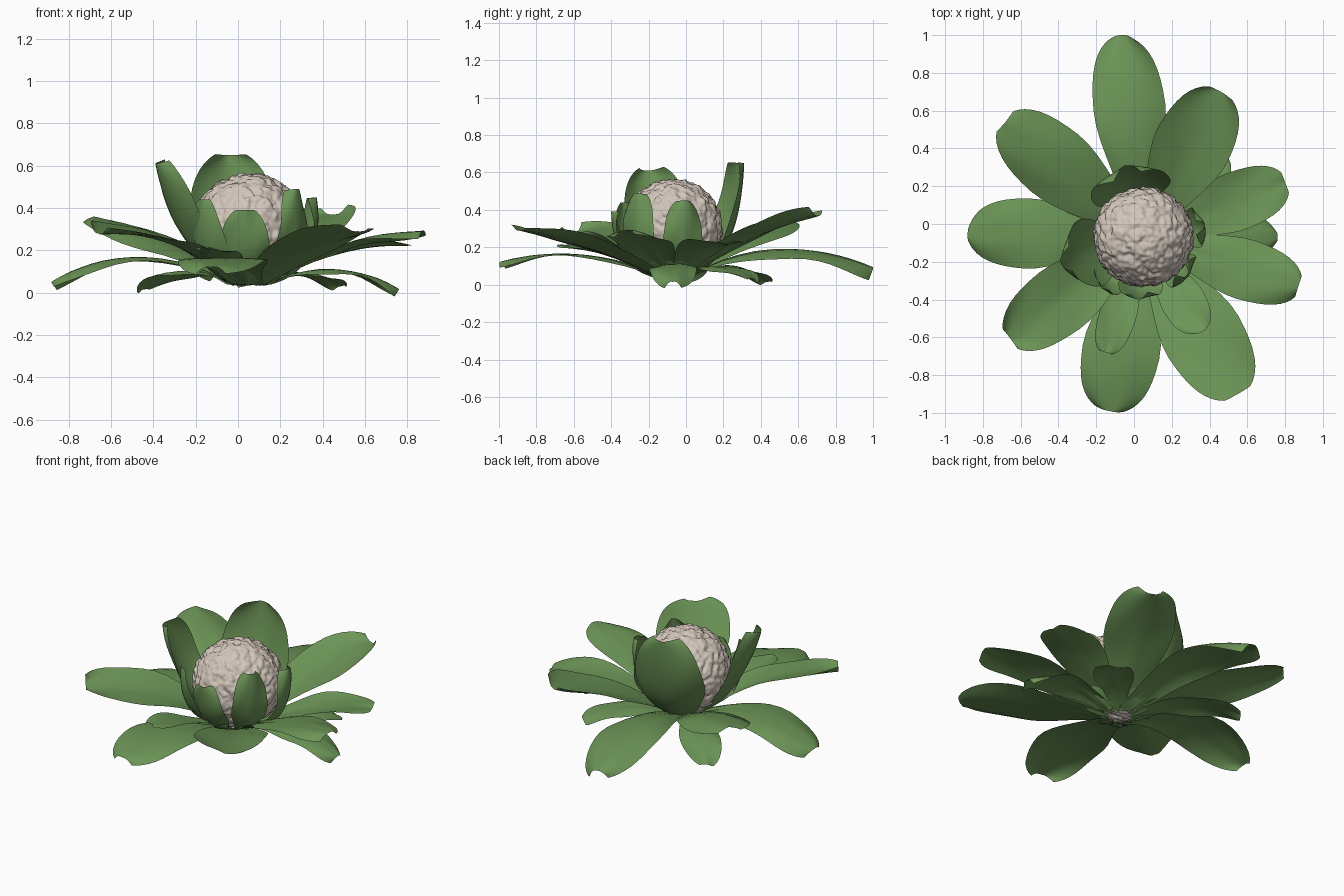
import bpy, bmesh, math
from mathutils import Vector, Matrix, noise

cube = bpy.data.objects.get("Cube")
if cube:
    bpy.data.objects.remove(cube)


def material(name, color):
    m = bpy.data.materials.new(name)
    m.use_nodes = True
    m.diffuse_color = color
    m.node_tree.nodes["Principled BSDF"].inputs["Base Color"].default_value = color
    return m


GREEN = material("leaf green", (0.15, 0.30, 0.095, 1))
CREAM = material("curd cream", (0.64, 0.56, 0.49, 1))
CENTRE = Vector((0.05, -0.07, 0))


def finish(bm, name, mat):
    me = bpy.data.meshes.new(name)
    bm.to_mesh(me)
    bm.free()
    for p in me.polygons:
        p.use_smooth = True
    me.materials.append(mat)
    ob = bpy.data.objects.new(name, me)
    bpy.context.collection.objects.link(ob)


def leaf(name, tip, width, reach, lift, cup=0.0, roll=0.0, rows=16, cols=10):
    """Leaf sheet swept along an arc; reach and lift place its bend."""
    tip = Vector(tip)
    d = tip - CENTRE
    length = Vector((d.x, d.y)).length
    d = Vector((d.x, d.y, 0)) / length
    root = CENTRE + d * 0.07 + Vector((0, 0, 0.04))
    bend = CENTRE + d * reach + Vector((0, 0, lift))
    bm = bmesh.new()
    grid = []
    for i in range(rows + 1):
        t = math.sin(i / rows * math.pi / 2)
        p = root * (1 - t) ** 2 + bend * 2 * t * (1 - t) + tip * t * t
        tangent = ((bend - root) * (1 - t) + (tip - bend) * t).normalized()
        side = Matrix.Rotation(math.radians(roll) * t, 3, tangent) @ d.cross(Vector((0, 0, 1)))
        normal = side.cross(tangent)
        s = min(t / 0.65, 1)
        w = width / 2 * (0.4 + 0.6 * s * s * (3 - 2 * s)) * math.sqrt(1 - 0.88 * t ** 7)
        row = []
        for j in range(cols + 1):
            u = j / cols * 2 - 1
            wave = 0.016 * abs(u) * t * math.sin(9 * t + 2.5 * u + tip.x * 7)
            rib = -0.008 * math.exp(-(u * 5) ** 2) * (1 - t)
            q = p + side * u * w + normal * (cup * width * u * u * min(1, 2 * t) + wave + rib)
            row.append(bm.verts.new(q))
        grid.append(row)
    for a, b in zip(grid, grid[1:]):
        for j in range(cols):
            bm.faces.new((a[j], a[j + 1], b[j + 1], b[j]))
    finish(bm, name, GREEN)


# Curd: sphere covered in rounded lumps
bm = bmesh.new()
bmesh.ops.create_icosphere(bm, subdivisions=6, radius=1)
for v in bm.verts:
    n = v.co.normalized()
    warp = n + 0.08 * noise.noise_vector(n * 4)
    near = noise.voronoi(warp * 4.5)[0][0]
    fine = noise.voronoi(warp * 9)[0][0]
    r = 0.272 - 0.022 * near * near - 0.018 * fine * fine + 0.006 * noise.noise(n * 12)
    v.co = n * r + CENTRE + Vector((0, 0, 0.30))
finish(bm, "curd", CREAM)

# Wide outer leaves
leaf("outer_leaf_back", (-0.06, 1.0, 0.09), 0.39, 0.55, 0.32, -0.12, 8)
leaf("outer_leaf_back_left", (0.46, 0.70, 0.37), 0.42, 0.45, 0.28, 0.08)
leaf("outer_leaf_left", (0.80, 0.22, 0.22), 0.32, 0.45, 0.24, 0.06)
leaf("outer_leaf_front_left", (0.87, -0.33, 0.29), 0.33, 0.45, 0.28, -0.06)
leaf("outer_leaf_front", (0.55, -0.90, 0.29), 0.44, 0.48, 0.22, 0.06)
leaf("outer_leaf_front_middle", (-0.13, -0.99, 0.12), 0.42, 0.50, 0.25, -0.05)
leaf("outer_leaf_front_right", (-0.66, -0.60, 0.28), 0.38, 0.42, 0.30, 0.08, -14)
leaf("outer_leaf_right", (-0.88, -0.04, 0.05), 0.38, 0.52, 0.30, -0.08)
leaf("outer_leaf_back_right", (-0.68, 0.54, 0.36), 0.40, 0.45, 0.28, -0.10)

# Low leaves that droop to the ground
leaf("low_leaf_left", (0.76, -0.07, 0.015), 0.26, 0.42, 0.20, -0.10)
leaf("low_leaf_back_right", (-0.45, 0.43, 0.015), 0.24, 0.40, 0.18, -0.06)
leaf("low_leaf_back_left", (0.48, 0.36, 0.03), 0.24, 0.35, 0.16, -0.06)

# Small leaves lying over the outer ring
leaf("short_leaf_front", (0.36, -0.57, 0.27), 0.24, 0.35, 0.17, 0.05)
leaf("short_leaf_front_right", (-0.15, -0.68, 0.21), 0.20, 0.38, 0.19, 0.03)

# Upright leaves cupping the curd
leaf("inner_leaf_back", (-0.05, 0.31, 0.65), 0.44, 0.36, 0.12, 0.16)
leaf("inner_leaf_right", (-0.39, -0.20, 0.61), 0.38, 0.32, 0.14, 0.16)
leaf("inner_leaf_front", (0.03, -0.40, 0.39), 0.24, 0.32, 0.08, 0.15)
leaf("inner_leaf_front_left", (0.28, -0.27, 0.49), 0.22, 0.36, 0.10, 0.15)
leaf("inner_leaf_left", (0.37, -0.01, 0.45), 0.22, 0.36, 0.08, 0.15)
leaf("inner_leaf_front_right", (-0.17, -0.34, 0.44), 0.20, 0.36, 0.08, 0.15)
